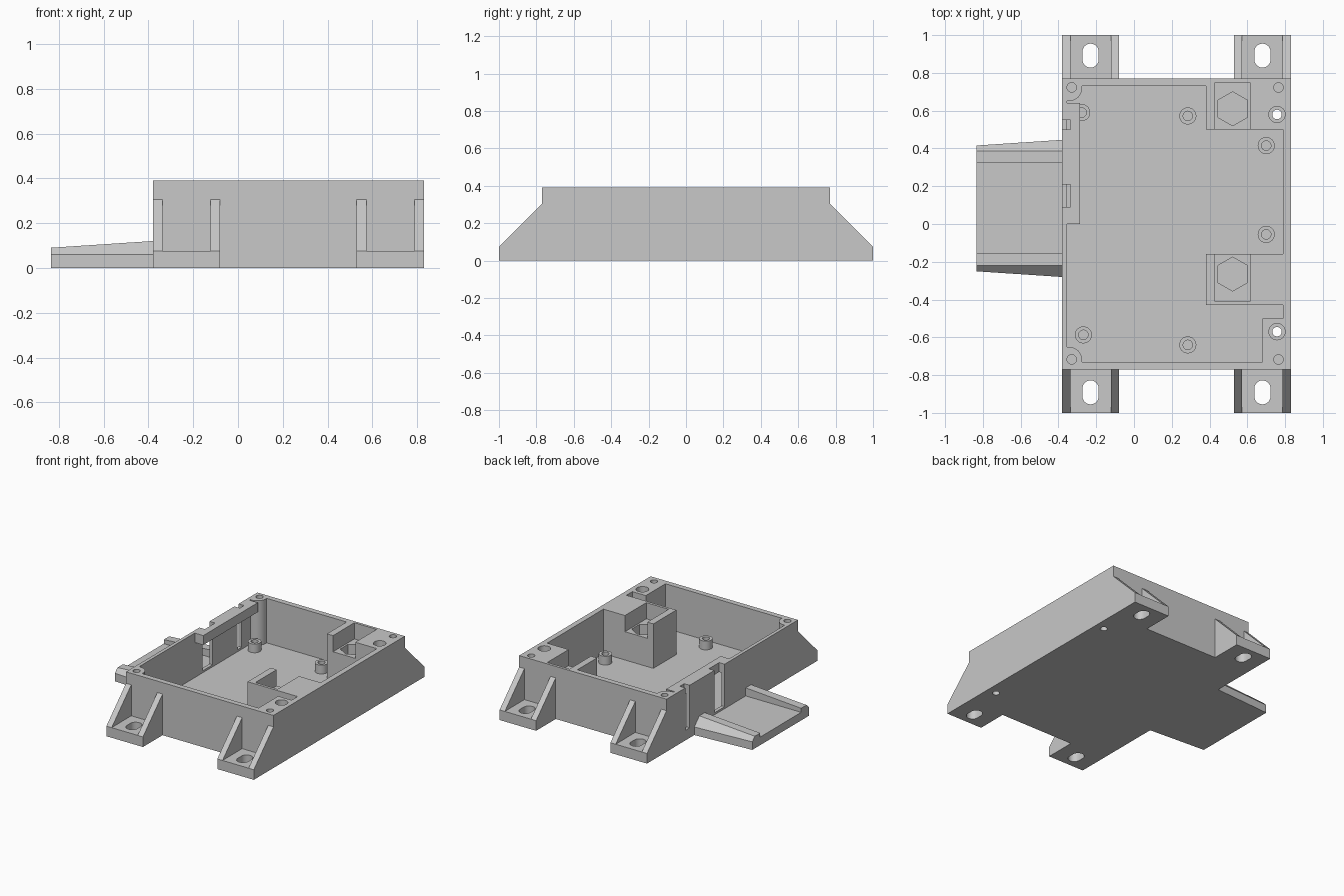
import bpy, bmesh
from math import sin, cos, radians, pi
from mathutils import Vector

if "Cube" in bpy.data.objects:
    bpy.data.objects.remove(bpy.data.objects["Cube"])

grey = bpy.data.materials.new("light_grey")
grey.use_nodes = True
colour = (0.58, 0.58, 0.58, 1)
grey.diffuse_color = colour
grey.node_tree.nodes["Principled BSDF"].inputs["Base Color"].default_value = colour


def prism(name, points, lo, hi, axis="z"):
    """Extrude a profile along z (points are x, y) or x (points are y, z)."""
    bm = bmesh.new()
    place = (lambda a, b, t: (a, b, t)) if axis == "z" else (lambda a, b, t: (t, a, b))
    ends = [[bm.verts.new(place(a, b, t)) for a, b in points] for t in (lo, hi)]
    n = len(points)
    for ring in ends:
        bm.faces.new(ring)
    for i in range(n):
        j = (i + 1) % n
        bm.faces.new((ends[0][i], ends[0][j], ends[1][j], ends[1][i]))
    bmesh.ops.recalc_face_normals(bm, faces=bm.faces)
    mesh = bpy.data.meshes.new(name)
    bm.to_mesh(mesh)
    bm.free()
    mesh.materials.append(grey)
    obj = bpy.data.objects.new(name, mesh)
    bpy.context.collection.objects.link(obj)
    return obj


def rect(x0, x1, y0, y1):
    return [(x0, y0), (x1, y0), (x1, y1), (x0, y1)]


def arc(cx, cy, r, start, end, steps):
    angles = [radians(start + (end - start) * i / steps) for i in range(steps + 1)]
    return [(cx + r * cos(a), cy + r * sin(a)) for a in angles]


def circle(cx, cy, r, n=32):
    return arc(cx, cy, r, 0, 360 - 360 / n, n - 1)


def cut(obj, points, lo, hi):
    cutter = prism("cutter", points, lo, hi)
    cutter.hide_render = True
    mod = obj.modifiers.new("cut", "BOOLEAN")
    mod.operation = "DIFFERENCE"
    mod.solver = "EXACT"
    mod.object = cutter
    bpy.ops.object.select_all(action="DESELECT")
    bpy.context.view_layer.objects.active = obj
    obj.select_set(True)
    bpy.ops.object.modifier_apply(modifier=mod.name)
    bpy.data.objects.remove(cutter)


def smooth(obj):
    bpy.ops.object.select_all(action="DESELECT")
    bpy.context.view_layer.objects.active = obj
    obj.select_set(True)
    bpy.ops.object.shade_smooth_by_angle(angle=radians(30))


TOP, FLOOR = 0.39, 0.06
LEFT, RIGHT, SIDE = -0.38, 0.83, 0.77

# Open housing; the cavity outline leaves the nut blocks and corner bosses
housing = prism("housing", rect(LEFT, RIGHT, -SIDE, SIDE), 0, TOP)
cavity = [(0.38, 0.73), (0.38, 0.5), (0.79, 0.5), (0.79, -0.16), (0.38, -0.16),
          (0.38, -0.43), (0.79, -0.43), (0.79, -0.5), (0.68, -0.5), (0.68, -0.73)]
cavity += arc(-0.345, -0.72, 0.07, -8, 98, 12)
cavity += arc(-0.345, 0.72, 0.07, -98, 8, 12)
cut(housing, cavity, FLOOR, 1)

# Nut pockets, each open towards the positive or negative y side
for y0, y1, cy in ((0.48, 0.75, 0.61), (-0.41, -0.14, -0.265)):
    cut(housing, rect(0.43, 0.613, y0, y1), 0.27, 1)
    cut(housing, arc(0.522, cy, 0.09, 30, 330, 5), 0.18, 0.3)

# Counterbored through holes and blind corner screw holes
for y in (0.58, -0.57):
    cut(housing, circle(0.757, y, 0.043), 0.2, 1)
    cut(housing, circle(0.757, y, 0.025), -1, 0.25)
for x in (-0.33, 0.765):
    for y in (-0.717, 0.723):
        cut(housing, circle(x, y, 0.025, 24), 0.2, 1)

# Overhanging beam along the left wall, with two connector openings
beam = prism("wall_beam", rect(-0.355, -0.285, 0, 0.64), 0.32, TOP)
for y0, y1 in ((0.5, 0.55), (0.09, 0.21)):
    for part in (housing, beam):
        cut(part, rect(-0.5, -0.335, y0, y1), 0.075, 1)
smooth(housing)

# Standoffs on the floor
posts = [(-0.277, 0.59), (0.285, 0.572), (0.7, 0.415),
         (0.7, -0.055), (0.285, -0.64), (-0.268, -0.587)]
for i, (x, y) in enumerate(posts):
    post = prism(f"standoff_{i + 1}", circle(x, y, 0.045), FLOOR - 0.01, 0.125)
    cut(post, circle(x, y, 0.025), FLOOR + 0.001, 1)
    smooth(post)

# Mounting feet with a slotted plate and two sloping gussets
for side, s in (("front", -1), ("back", 1)):
    for hand, x0, x1 in (("right", LEFT, -0.08), ("left", 0.53, RIGHT)):
        foot = prism(f"{side}_{hand}_foot", rect(x0, x1, s * SIDE, s), 0, 0.075)
        cx = (x0 + x1) / 2
        slot = arc(cx, 0.912, 0.043, 0, 180, 12) + arc(cx, 0.871, 0.043, 180, 360, 12)
        cut(foot, [(x, s * y) for x, y in slot], -1, 1)
        smooth(foot)
        for i, gx in enumerate((x0, x1 - 0.043)):
            prism(f"{side}_{hand}_gusset_{i + 1}",
                  [(s * SIDE, 0.075), (s, 0.075), (s * SIDE, 0.305)], gx, gx + 0.043, "x")

# Side tray: tapered plate with two rising rails chamfered on the outside
OUT, MID = -0.835, 0.0825
prism("tray_plate", [(OUT, MID - 0.333), (LEFT, MID - 0.363),
                     (LEFT, MID + 0.363), (OUT, MID + 0.333)], 0, FLOOR)
for hand, s in (("front", -1), ("back", 1)):
    inner, outer = MID + s * 0.24, MID + s * 0.303
    rail = prism(f"tray_{hand}_rail", [(inner, FLOOR), (outer + s * 0.06, FLOOR),
                                       (outer, 0.12), (inner, 0.12)], OUT, LEFT, "x")
    for v in rail.data.vertices:
        if v.co.x < OUT + 0.01:
            if v.co.z > FLOOR + 0.01:
                v.co.z = 0.09
            elif abs(v.co.y - MID) > 0.3:
                v.co.y -= s * 0.03
